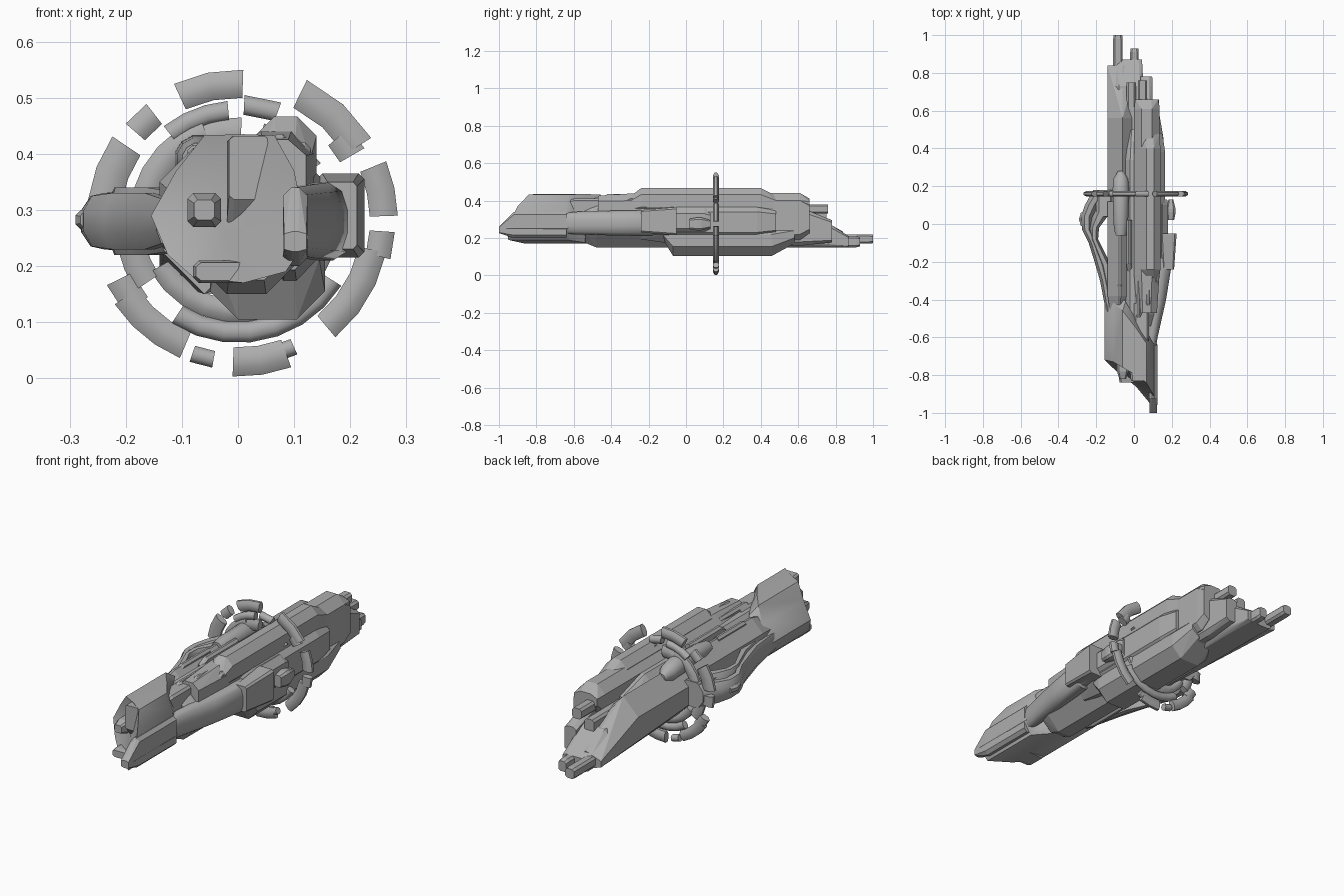
import bpy
import bmesh
import math
from mathutils import Vector

cube = bpy.data.objects.get("Cube")
if cube:
    bpy.data.objects.remove(cube, do_unlink=True)

UNIT = 0.01  # part sizes below are in hundredths of a unit
RING_Y, RING_Z = 16, 28

metal = bpy.data.materials.new("grey metal")
metal.use_nodes = True
grey = (0.42, 0.42, 0.42, 1)
metal.diffuse_color = grey
for node in metal.node_tree.nodes:
    if node.type == "BSDF_PRINCIPLED":
        node.inputs["Base Color"].default_value = grey


def finish(name, bm, smooth_angle=None):
    """Turn a bmesh into a named, coloured object."""
    bmesh.ops.scale(bm, vec=(UNIT, UNIT, UNIT), verts=bm.verts)
    bmesh.ops.recalc_face_normals(bm, faces=bm.faces)
    mesh = bpy.data.meshes.new(name)
    bm.to_mesh(mesh)
    bm.free()
    mesh.materials.append(metal)
    part = bpy.data.objects.new(name, mesh)
    bpy.context.collection.objects.link(part)
    if smooth_angle:
        bpy.ops.object.select_all(action="DESELECT")
        part.select_set(True)
        bpy.context.view_layer.objects.active = part
        bpy.ops.object.shade_smooth_by_angle(angle=math.radians(smooth_angle))
    return part


def shard(name, width, length, height, bevel=1, nose=None, tail=None, anchor=0.5):
    """Chamfered bar along y; nose and tail are (length, x scale, z scale)."""
    bm = bmesh.new()
    middle = (width[0] + width[1]) / 2
    pivot = height[0] + (height[1] - height[0]) * anchor
    stations = []
    for end, taper, inward in ((length[0], nose, 1), (length[1], tail, -1)):
        if taper:
            stations.append((end, taper[1], taper[2]))
            end += inward * taper[0]
        stations.append((end, 1, 1))
    for y, scale_x, scale_z in stations:
        for side, inner in ((0, 1), (1, -1)):
            for level, upward in ((0, 1), (1, -1)):
                for dx, dz in ((bevel, 0), (0, bevel)):
                    x = width[side] + inner * dx
                    z = height[level] + upward * dz
                    bm.verts.new((middle + (x - middle) * scale_x, y,
                                  pivot + (z - pivot) * scale_z))
    bmesh.ops.remove_doubles(bm, verts=bm.verts, dist=0.01)
    bmesh.ops.convex_hull(bm, input=bm.verts)
    loose = [v for v in bm.verts if not v.link_faces]
    bmesh.ops.delete(bm, geom=loose, context="VERTS")
    bmesh.ops.dissolve_limit(bm, angle_limit=math.radians(1), verts=bm.verts, edges=bm.edges)
    return finish(name, bm)


def skin(name, rings, smooth_angle=35):
    """Surface through matching rings of points, closed at both ends."""
    bm = bmesh.new()
    rows = [[bm.verts.new(p) for p in ring] for ring in rings]
    for row, following in zip(rows, rows[1:]):
        for i in range(len(row)):
            j = (i + 1) % len(row)
            bm.faces.new((row[i], row[j], following[j], following[i]))
    for row in (rows[0], rows[-1]):
        if (row[0].co - row[2].co).length > 0.01:
            bm.faces.new(row)
    bmesh.ops.remove_doubles(bm, verts=bm.verts, dist=0.001)
    return finish(name, bm, smooth_angle)


def boxy(value, squareness):
    """Push a circle coordinate outwards to a flat side."""
    return max(-1, min(1, value * squareness))


def tube(name, stations, sides=12, squareness=1, smooth_angle=40):
    """Tube along y through (y, x, z, half width, half height)."""
    turns = [math.tau * (i + 0.5) / sides for i in range(sides)]
    return skin(name, [[(x + a * boxy(math.cos(t), squareness), y,
                         z + b * boxy(math.sin(t), squareness)) for t in turns]
                       for y, x, z, a, b in stations], smooth_angle)


def arc(name, start, end, inner, outer, depth=1.7):
    """Pillow-shaped piece of a ring facing the front."""
    steps = max(1, round((end - start) / 13))
    rings = []
    for i in range(steps + 1):
        angle = math.radians(start + (end - start) * i / steps)
        ring = []
        for k in range(8):
            turn = math.tau * (k + 0.5) / 8
            radius = (inner + outer) / 2 + (outer - inner) / 2 * boxy(math.cos(turn), 1.1)
            ring.append((radius * math.cos(angle), RING_Y + depth * math.sin(turn),
                         RING_Z + radius * math.sin(angle)))
        rings.append(ring)
    return skin(name, rings, smooth_angle=50)


# Front sleeve: outline as (x, z, front y, back y), with a sunken slanted face
outline = ((-15.5, 29, -72, -42), (-11, 37, -73, -42), (-6, 43.3, -76, -46),
           (1, 43.5, -80, -55), (6.5, 43.3, -84, -63), (10, 37, -90, -64),
           (12.5, 25, -96, -64), (8.5, 19, -95, -64), (1, 17, -86, -50),
           (-8, 18, -79, -46), (-12.5, 22, -75, -42))
heart = Vector((-4, -75, 31))
front = [Vector((x, f, z)) for x, z, f, b in outline]
back = [Vector((x, b, z)) for x, z, f, b in outline]
neck = [Vector((x * 0.75, b + 5, 30 + (z - 30) * 0.75)) for x, z, f, b in outline]
skin("front_sleeve", [[heart] * len(outline), front, back, neck])
shard("sleeve_nose", (8, 12.4), (-100, -64), (20, 34), bevel=1.5, nose=(8, 0.9, 0.25),
      anchor=0.25)
shard("sleeve_brow", (-2, 6), (-83, -70), (27, 43.2), nose=(4, 0.9, 0.7), anchor=1)
shard("sleeve_knob", (-9, -3), (-82, -74), (27, 33), bevel=1, nose=(4, 0.6, 0.6))
shard("sleeve_lower_lip", (-8, 2), (-84, -74), (17, 21), nose=(2, 0.9, 0.8))

# Main hull
shard("core", (-9, 12), (-54, 50), (15, 40), bevel=7, nose=(6, 0.9, 0.8), tail=(16, 0.8, 0.6))
shard("left_flank", (-14, -1), (-46, 12), (18, 41), bevel=6, nose=(8, 0.8, 0.8))
shard("right_flank", (2, 16.5), (-24, 48), (17, 40), bevel=6, nose=(16, 0.7, 0.8),
      tail=(10, 0.8, 0.8))
shard("upper_spine", (0, 13.5), (-47, 66), (28, 44), bevel=4, nose=(20, 0.8, 0.7),
      tail=(5, 0.9, 0.4), anchor=0.7)
shard("top_ridge", (3, 14), (-31, 48), (33, 46.7), bevel=3.5, nose=(7, 0.8, 0.6),
      tail=(8, 0.9, 0.7), anchor=0)
shard("keel", (-5, 15.5), (-12, 58), (10.5, 27), bevel=5, nose=(5, 0.9, 0.5),
      tail=(12, 0.8, 0.6), anchor=1)
shard("recess_block", (0, 8), (-64, -42), (32, 41), nose=(4, 0.8, 0.7))

# Raised strips and blocks along the upper hull
for i, (x, start, end, top) in enumerate(((1, -52, -28, 42), (6, -46, -20, 43.5),
                                          (10, -34, -10, 42), (-9, -36, -12, 41.6),
                                          (-4, -25, 2, 42.2))):
    shard(f"hull_strip_{i}", (x, x + 3), (start, end), (top - 5, top), nose=(4, 0.8, 0.5), anchor=0)

# Stepped tail
shard("left_blade", (-14, 2), (4, 84), (15, 39), bevel=8, nose=(4, 0.9, 0.9),
      tail=(28, 1, 0.35), anchor=0)
shard("centre_blade", (-10, 5), (35, 87), (15, 30), bevel=2, tail=(14, 0.9, 0.4), anchor=0)
shard("inner_blade", (3, 10), (30, 78), (16, 36), bevel=2, tail=(16, 0.9, 0.6), anchor=0.2)
shard("outer_blade", (7, 13.5), (30, 66), (19, 43), bevel=3, tail=(5, 0.9, 0.7))
shard("long_spike", (-11, -6), (62, 100), (17, 22), tail=(2, 0.9, 0.9))
shard("short_spike", (-2, 2.5), (62, 93), (15, 21), tail=(2, 0.9, 0.8))
shard("upper_spike", (2, 7), (50, 76), (33, 38))
shard("step_spike", (-4, 1), (50, 75), (28, 34))

# Tapered arm on the right flank with its socket
tube("arm", [(-66, 9.5, 28, 2, 5), (-60, 9.5, 28, 3, 6), (-40, 12.5, 28, 4.5, 6.6),
             (-18, 15.5, 28, 5, 7), (-17, 16, 28, 4, 6), (-8, 17, 28, 4, 6)], squareness=1.1)
shard("arm_cuff", (14, 22.5), (-24, -5), (21.5, 36.5), nose=(18, 0.7, 0.8))
shard("arm_socket", (9, 18), (-6, 13), (22, 36), bevel=3, tail=(3, 0.9, 0.8))
shard("arm_fin", (17, 22), (2, 13), (24, 31), nose=(4, 0.7, 0.8), tail=(5, 0.5, 0.6))

# Looped handle on the left flank
tube("handle_outer", [(-48, -13, 28, 1.5, 4), (-30, -15.5, 28, 2.5, 5), (-18, -19, 28, 2.5, 5),
                      (-10, -21.5, 28, 2.5, 5), (-3, -25, 28, 2.5, 4.5), (4, -25, 28, 3, 4.5),
                      (10, -22.5, 28, 3.5, 5), (18, -17.5, 28, 4, 5.5)], sides=8, squareness=1.1)
tube("handle_inner", [(-38, -12, 28, 2.5, 5.5), (-22, -15, 28, 3, 6), (-15, -18, 28, 2.5, 6),
                      (-8, -21, 28, 2, 6), (-2, -21, 28, 2.5, 6), (4, -18, 28, 4, 6),
                      (12, -14, 28, 4, 6)], sides=8, squareness=1.1)
shard("handle_tip", (-29, -23), (-1, 6), (26.5, 30), nose=(3, 0.7, 0.9), tail=(3, 0.7, 0.9))
shard("handle_clasp", (-20, -11), (4, 18), (22, 34), bevel=1.5)

# Rounded pod on top
tube("top_pod", [(-6, -7, 39, 3, 3), (0, -7, 39, 4, 4), (18, -7, 39, 4.5, 4.5),
                 (24, -7, 38, 4, 4), (28, -7, 37, 1.5, 2)])

# Broken rings: start angle, end angle, inner and outer radius
fragments = ((88, 115, 22, 27), (32, 64, 22.5, 28), (30, 40, 21, 26), (2, 22, 23.5, 28.5),
             (-50, -12, 22, 27), (-14, -4, 23.5, 28), (-92, -70, 22.5, 27.7),
             (-74, -66, 23, 26), (-109, -100, 23.5, 26.5), (-146, -113, 21.5, 26.5),
             (-154, -140, 21, 26), (146, 172, 21, 27), (128, 139, 22, 26.5),
             (70, 87, 19, 22.5), (95, 128, 18, 21.5), (110, 178, 14.5, 19.5),
             (178, 190, 20, 26), (193, 214, 17, 22), (-123, -32, 18, 21.7),
             (-150, -20, 14, 18), (88, 125, 13, 18.5), (35, 75, 15, 18))
for i, (start, end, inner, outer) in enumerate(fragments):
    arc(f"ring_fragment_{i}", start, end, inner, outer)
